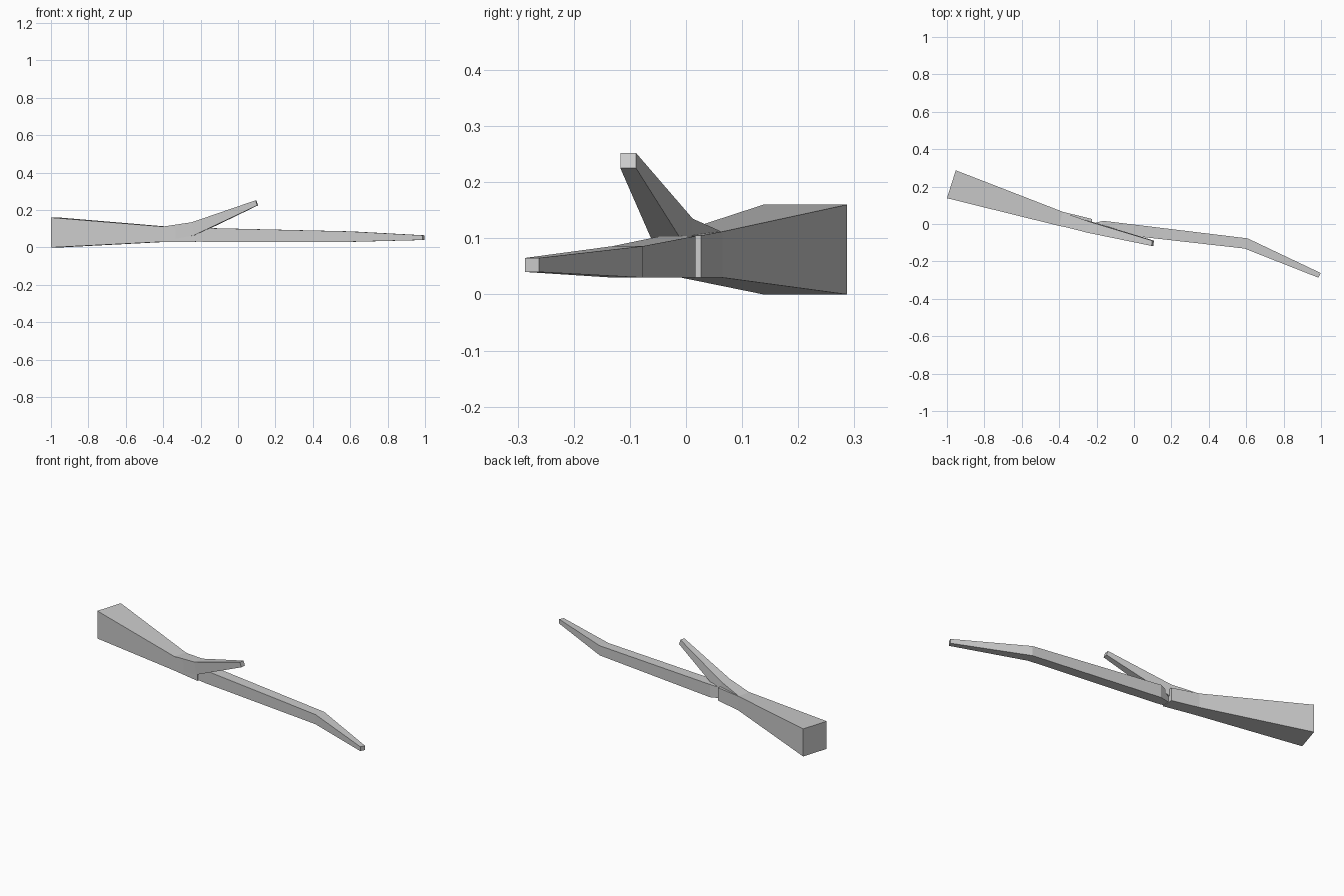
import bpy, bmesh

if "Cube" in bpy.data.objects:
    bpy.data.objects.remove(bpy.data.objects["Cube"])


def limb(name, sections):
    """Loft four-sided sections: (front xy, back xy, z low, z high, x lean of the top)."""
    bm = bmesh.new()
    rings = []
    for (fx, fy), (bx, by), lo, hi, lean in sections:
        corners = [(fx, fy, lo), (bx, by, lo), (bx + lean, by, hi), (fx + lean, fy, hi)]
        rings.append([bm.verts.new(c) for c in corners])
    for a, b in zip(rings, rings[1:]):
        for i in range(4):
            j = (i + 1) % 4
            bm.faces.new((a[i], a[j], b[j], b[i]))
    bm.faces.new(rings[0])
    bm.faces.new(rings[-1])
    bmesh.ops.recalc_face_normals(bm, faces=bm.faces)
    mesh = bpy.data.meshes.new(name)
    bm.to_mesh(mesh)
    bm.free()
    obj = bpy.data.objects.new(name, mesh)
    bpy.context.collection.objects.link(obj)
    return obj


# Thick end of the branch, cut off square at the fork
limb("main_stem", [
    ((-1.0, 0.138), (-0.953, 0.287), 0.0, 0.16, 0),
    ((-0.405, -0.009), (-0.38, 0.065), 0.03, 0.112, 0),
    ((-0.23, -0.045), (-0.225, 0.027), 0.03, 0.105, 0),
])

# Short twig rising out of the fork
limb("short_twig", [
    ((-0.40, -0.008), (-0.382, 0.063), 0.034, 0.112, 0),
    ((-0.235, -0.047), (-0.225, 0.012), 0.065, 0.135, -0.012),
    ((0.103, -0.117), (0.107, -0.089), 0.225, 0.252, -0.009),
])

# Long twig, narrowed where it plugs into the stem
limb("long_twig", [
    ((-0.26, -0.036), (-0.25, -0.005), 0.035, 0.09, 0),
    ((-0.18, -0.044), (-0.165, 0.017), 0.03, 0.104, 0),
    ((0.59, -0.131), (0.608, -0.077), 0.03, 0.086, 0),
    ((0.986, -0.287), (0.998, -0.262), 0.04, 0.065, 0),
])
